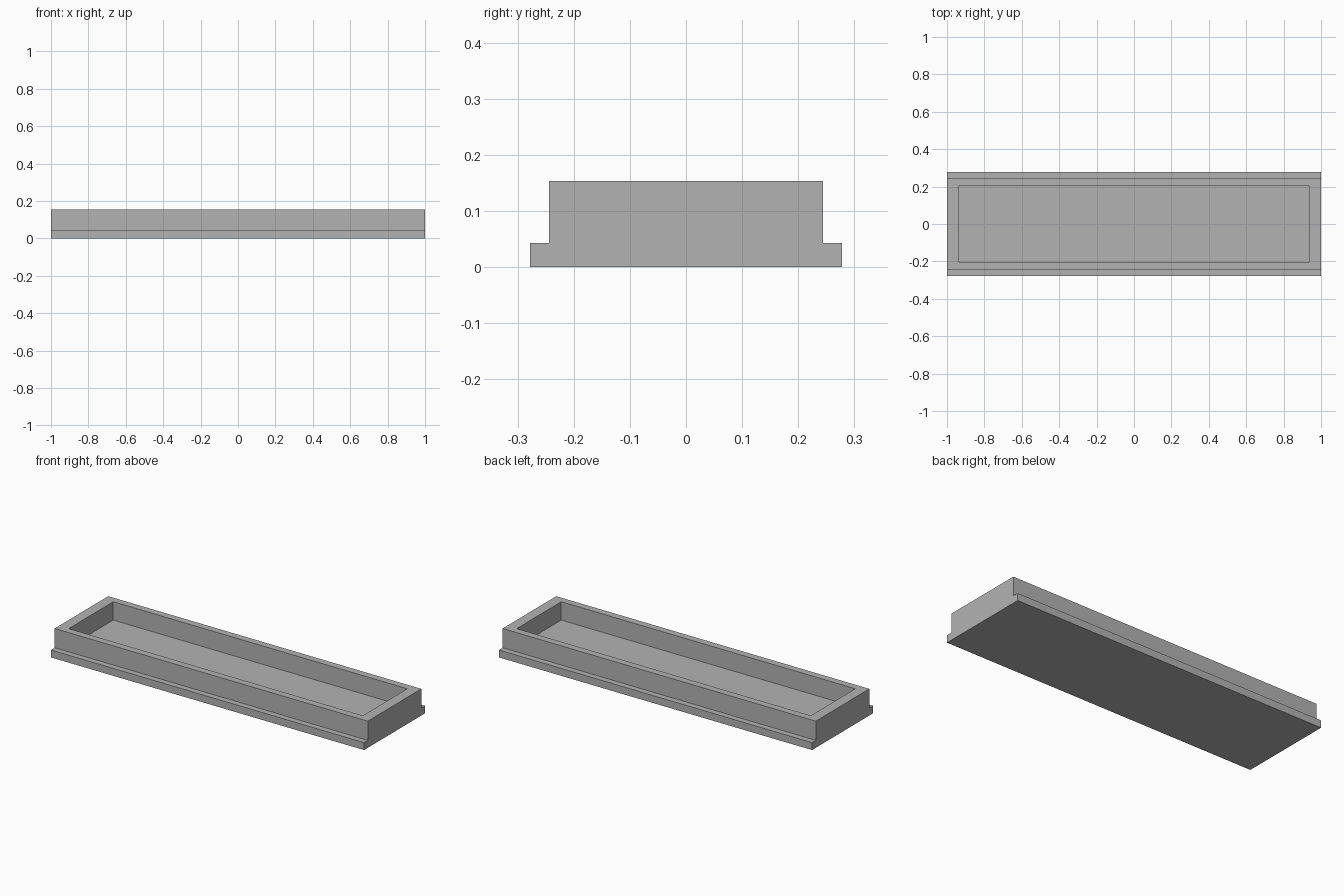
import bpy
import bmesh
from mathutils import Vector

cube = bpy.data.objects.get("Cube")
if cube:
    bpy.data.objects.remove(cube, do_unlink=True)

# Overall sizes
HALF_LENGTH = 1.0
FLANGE_Y, FLANGE_Z = 0.278, 0.043
WALL_Y, TOP_Z = 0.244, 0.154
RECESS_X, RECESS_Y, FLOOR_Z = 0.939, 0.203, 0.048

# Plain grey material
grey = bpy.data.materials.new("plain grey")
colour = (0.45, 0.45, 0.45, 1.0)
grey.diffuse_color = colour
grey.use_nodes = True
for node in grey.node_tree.nodes:
    if node.type == "BSDF_PRINCIPLED":
        node.inputs["Base Color"].default_value = colour

# Stepped cross-section, mirrored and swept along the length
half = [(FLANGE_Y, 0), (FLANGE_Y, FLANGE_Z), (WALL_Y, FLANGE_Z), (WALL_Y, TOP_Z)]
outline = half + [(-y, z) for y, z in reversed(half)]
bm = bmesh.new()
end = bm.faces.new([bm.verts.new((-HALF_LENGTH, y, z)) for y, z in outline])
swept = bmesh.ops.extrude_face_region(bm, geom=[end])["geom"]
bmesh.ops.translate(bm, vec=Vector((2 * HALF_LENGTH, 0, 0)),
                    verts=[v for v in swept if isinstance(v, bmesh.types.BMVert)])
bmesh.ops.recalc_face_normals(bm, faces=bm.faces)

# Rim and sunken rectangular recess
top = max(bm.faces, key=lambda f: f.calc_center_median().z)
top = bmesh.ops.extrude_discrete_faces(bm, faces=[top])["faces"][0]
bmesh.ops.scale(bm, verts=top.verts,
                vec=Vector((RECESS_X / HALF_LENGTH, RECESS_Y / WALL_Y, 1)))
floor = bmesh.ops.extrude_discrete_faces(bm, faces=[top])["faces"][0]
bmesh.ops.translate(bm, verts=floor.verts, vec=Vector((0, 0, FLOOR_Z - TOP_Z)))
bmesh.ops.recalc_face_normals(bm, faces=bm.faces)

mesh = bpy.data.meshes.new("flanged_tray")
bm.to_mesh(mesh)
bm.free()
mesh.materials.append(grey)
tray = bpy.data.objects.new("flanged_tray", mesh)
bpy.context.collection.objects.link(tray)
